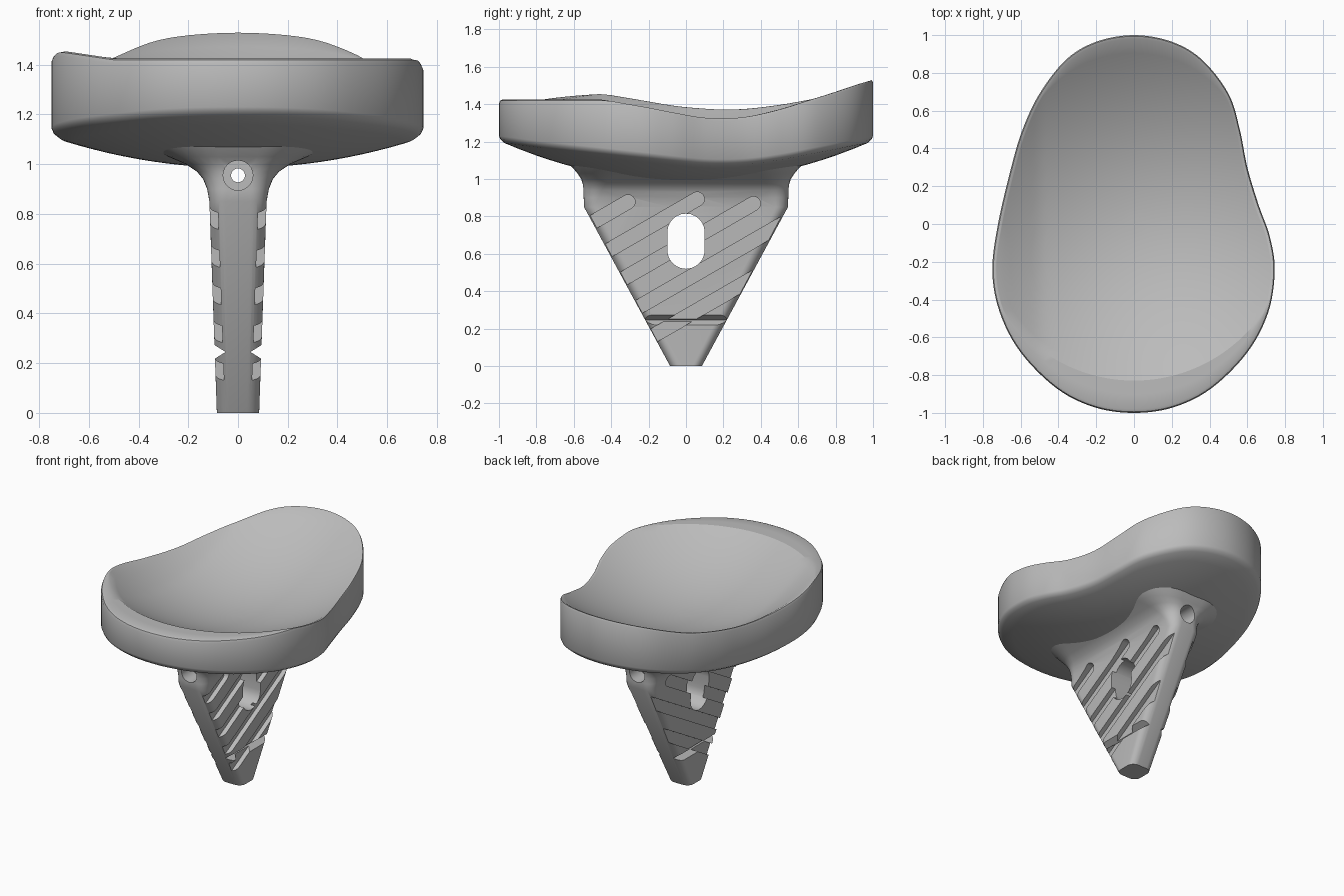
import bpy, bmesh, math
from mathutils import Vector

cube = bpy.data.objects.get("Cube")
if cube:
    bpy.data.objects.remove(cube)

grey = bpy.data.materials.new("plain_grey")
grey.use_nodes = True
grey.diffuse_color = (0.5, 0.5, 0.5, 1)
grey.node_tree.nodes["Principled BSDF"].inputs["Base Color"].default_value = (0.5, 0.5, 0.5, 1)


def make_object(name, bm):
    bmesh.ops.recalc_face_normals(bm, faces=bm.faces)
    mesh = bpy.data.meshes.new(name)
    bm.to_mesh(mesh)
    bm.free()
    mesh.materials.append(grey)
    obj = bpy.data.objects.new(name, mesh)
    bpy.context.collection.objects.link(obj)
    return obj


def loft(bm, rings, cap_start=True, cap_end=True):
    """Skin a list of equal-length point rings."""
    loops = [[bm.verts.new(p) for p in ring] for ring in rings]
    for a, b in zip(loops, loops[1:]):
        for i in range(len(a)):
            j = (i + 1) % len(a)
            bm.faces.new((a[i], a[j], b[j], b[i]))
    if cap_start:
        bm.faces.new(loops[0])
    if cap_end:
        bm.faces.new(loops[-1])


def closed_spline(points, steps):
    """Smooth closed curve through the points."""
    out = []
    n = len(points)
    for i in range(n):
        p0, p1, p2, p3 = (Vector(points[(i + k - 1) % n]) for k in range(4))
        for s in range(steps):
            t = s / steps
            out.append(0.5 * (2 * p1 + (p2 - p0) * t + (2 * p0 - 5 * p1 + 4 * p2 - p3) * t * t
                              + (3 * p1 - p0 - 3 * p2 + p3) * t ** 3))
    return out


# Pear-shaped seat, dished on top and domed below
outline = closed_spline([
    (0, 1), (0.2, 0.965), (0.36, 0.87), (0.5, 0.69), (0.56, 0.5), (0.6, 0.3), (0.66, 0.1),
    (0.72, -0.07), (0.745, -0.25), (0.71, -0.47), (0.6, -0.68), (0.41, -0.87), (0.21, -0.97),
    (0, -1), (-0.21, -0.97), (-0.41, -0.87), (-0.6, -0.68), (-0.71, -0.47), (-0.75, -0.25),
    (-0.72, 0), (-0.65, 0.3), (-0.59, 0.5), (-0.5, 0.69), (-0.36, 0.87), (-0.2, 0.965)], 6)


def clamp(v):
    return min(1, max(0, v))


def top_z(p):
    raised = 0.03 * clamp((-p.x - 0.5) / 0.2)
    dish = 1.174 + 0.365 * p.length_squared + raised
    flat_lip = 1.425 + raised + max(0, p.y + 0.3)
    return min(dish, flat_lip)


def bottom_z(p):
    return 0.985 + 0.22 * p.length_squared


def ring(radius, height):
    points = []
    for edge in outline:
        p = edge.normalized() * radius(edge.length)
        points.append((p.x, p.y, height(p)))
    return points


bm = bmesh.new()
rings = []
DISH = 0.829
for k in range(1, 21):
    rings.append(ring(lambda r: min(r - 0.025, DISH) * k / 20, top_z))
for t in (0.5, 1):
    rings.append(ring(lambda r: min(r - 0.025, DISH) * (1 - t) + (r - 0.02) * t, top_z))
rings.append(ring(lambda r: r - 0.006, lambda p: top_z(p) - 0.006))
rings.append(ring(lambda r: r, lambda p: top_z(p) - 0.022))
rings.append(ring(lambda r: r, lambda p: bottom_z(p) + 0.025))
rings.append(ring(lambda r: r - 0.008, lambda p: bottom_z(p) + 0.01))
for k in range(12, 0, -1):
    rings.append(ring(lambda r: (r - 0.03) * k / 12, bottom_z))
loft(bm, rings)
seat = make_object("seat", bm)

# Tapered stem with a flared top
def rounded_rect(hx, hy, r, z):
    points = []
    for corner, (sx, sy) in enumerate([(1, 1), (-1, 1), (-1, -1), (1, -1)]):
        for k in range(9):
            a = math.radians(corner * 90 + k * 11.25)
            points.append((sx * (hx - r) + r * math.cos(a), sy * (hy - r) + r * math.sin(a), z))
    return points


bm = bmesh.new()
loft(bm, [rounded_rect(hx, hy, r, z) for z, hx, hy, r in [
    (0, 0.085, 0.085, 0.05), (0.85, 0.115, 0.545, 0.065), (0.9, 0.124, 0.547, 0.08),
    (0.94, 0.14, 0.55, 0.1), (0.97, 0.165, 0.552, 0.12), (1, 0.21, 0.56, 0.15),
    (1.03, 0.28, 0.58, 0.2), (1.07, 0.36, 0.615, 0.28), (1.1, 0.4, 0.63, 0.3)]])
stem = make_object("stem", bm)


# Cutters for the stem
def prism(bm, shape, inner, outer):
    loft(bm, [[(f(z), y, z) for y, z in shape] for f in (inner, outer)])


def slot(start, end, radius):
    """Stadium outline in the side plane."""
    (y0, z0), (y1, z1) = start, end
    angle = math.atan2(z1 - z0, y1 - y0)
    shape = []
    for cy, cz, turn in ((y1, z1, -90), (y0, z0, 90)):
        for k in range(13):
            a = angle + math.radians(turn + k * 15)
            shape.append((cy + radius * math.cos(a), cz + radius * math.sin(a)))
    return shape


def cut(target, bm):
    tool = make_object("cutter", bm)
    tool.hide_render = True
    mod = target.modifiers.new("cut", 'BOOLEAN')
    mod.operation = 'DIFFERENCE'
    mod.solver = 'EXACT'
    mod.object = tool
    bpy.context.view_layer.objects.active = target
    bpy.ops.object.modifier_apply(modifier=mod.name)
    bpy.data.objects.remove(tool)


# Slanted grip grooves on both sides
bm = bmesh.new()
for offset, stop in ((0.915, -0.31), (0.743, 0.06), (0.572, 0.36), (0.4, 0.8), (0.228, 0.8)):
    def on_line(y):
        return (y, (offset + 0.5 * y) / 0.866)
    for side in (1, -1):
        prism(bm, slot(on_line(-0.8), on_line(stop), 0.038),
              lambda z: side * (0.052 + 0.035 * z), lambda z: side * 0.3)
cut(stem, bm)

# Oval finger hole
bm = bmesh.new()
prism(bm, slot((0, 0.62), (0, 0.715), 0.1), lambda z: -0.5, lambda z: 0.5)
cut(stem, bm)

# Break-off notches
bm = bmesh.new()
for side in (1, -1):
    loft(bm, [[(side * 0.05, y, 0.245), (side * 0.13, y, 0.195), (side * 0.13, y, 0.295)]
              for y in (-0.4, 0.4)])
cut(stem, bm)

# Bolt hole running front to back, with a counterbore at each end
bm = bmesh.new()
def bore(r, y):
    return [(r * math.cos(k * math.pi / 12), y, 0.955 + r * math.sin(k * math.pi / 12))
            for k in range(24)]
loft(bm, [bore(0.06, -0.8), bore(0.06, -0.43), bore(0.028, -0.43),
          bore(0.028, 0.43), bore(0.06, 0.43), bore(0.06, 0.8)])
cut(stem, bm)

# Smooth shading with crisp edges
for obj in bpy.context.view_layer.objects:
    obj.select_set(obj in (seat, stem))
bpy.context.view_layer.objects.active = seat
bpy.ops.object.shade_smooth_by_angle(angle=math.radians(30))
